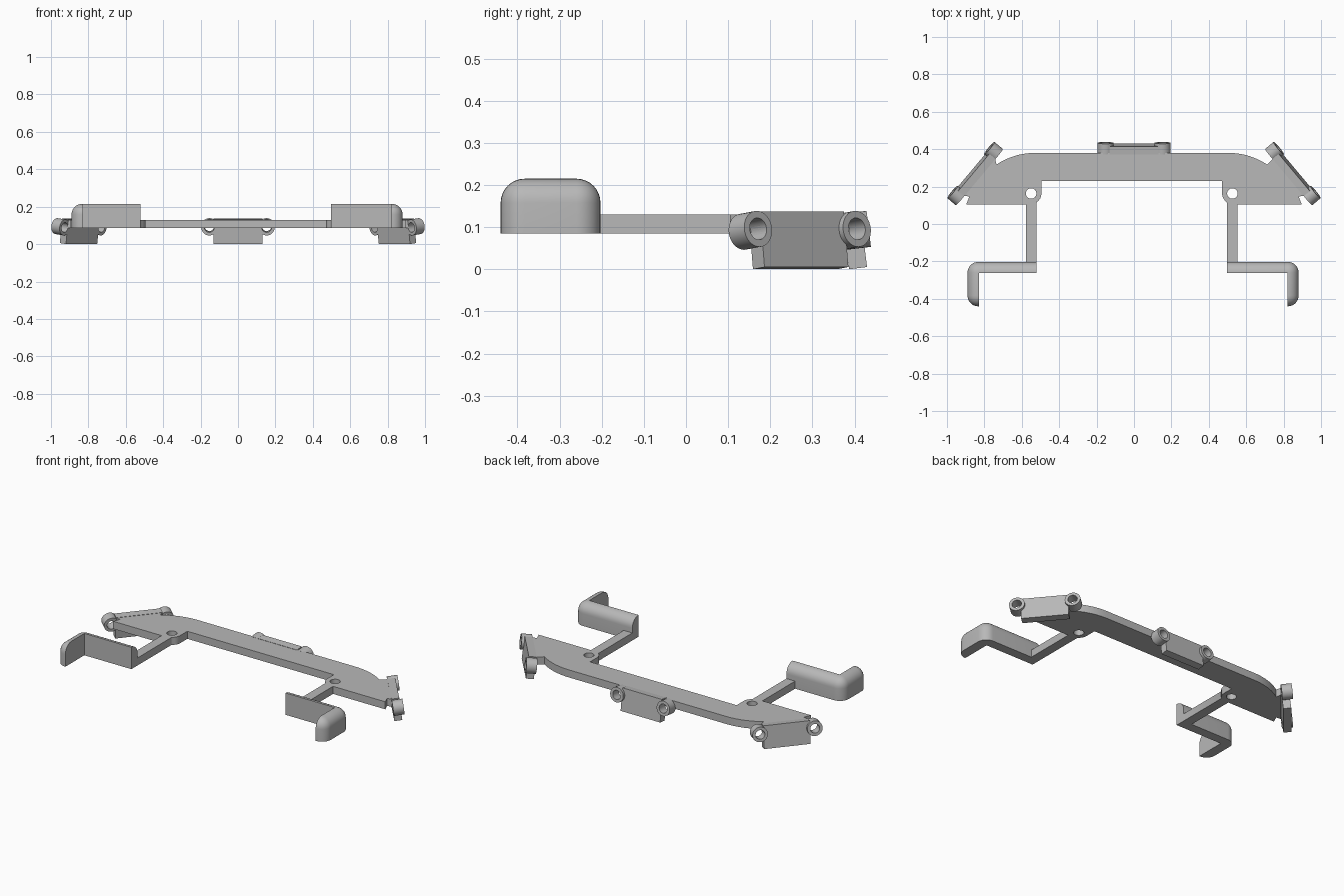
import bpy, bmesh
from math import radians, sin, cos, pi, asin
from mathutils import Matrix, Vector

if "Cube" in bpy.data.objects:
    bpy.data.objects.remove(bpy.data.objects["Cube"])

grey = bpy.data.materials.new("grey plastic")
grey.use_nodes = True
colour = (0.48, 0.48, 0.48, 1)
grey.diffuse_color = colour
grey.node_tree.nodes["Principled BSDF"].inputs["Base Color"].default_value = colour

Z0, Z1 = 0.085, 0.13      # underside and top of the flat frame


def finish(bm, name):
    bmesh.ops.recalc_face_normals(bm, faces=bm.faces)
    mesh = bpy.data.meshes.new(name)
    bm.to_mesh(mesh)
    bm.free()
    ob = bpy.data.objects.new(name, mesh)
    bpy.context.collection.objects.link(ob)
    mesh.materials.append(grey)
    return ob


def box_mesh(lo, hi):
    bm = bmesh.new()
    lo, hi = Vector(lo), Vector(hi)
    bmesh.ops.create_cube(bm, size=1, matrix=Matrix.Translation((lo + hi) / 2)
                          @ Matrix.Diagonal((*(hi - lo), 1)))
    return bm


def cylinder(name, radius, depth, matrix):
    bm = bmesh.new()
    bmesh.ops.create_cone(bm, cap_ends=True, segments=32, radius1=radius,
                          radius2=radius, depth=depth, matrix=matrix)
    return finish(bm, name)


def cut(ob, cutters):
    for c in cutters:
        mod = ob.modifiers.new("cut", 'BOOLEAN')
        mod.object = c
        mod.solver = 'EXACT'
    bpy.context.view_layer.update()
    result = bpy.data.meshes.new_from_object(
        ob.evaluated_get(bpy.context.evaluated_depsgraph_get()))
    ob.modifiers.clear()
    ob.data = result
    for c in cutters:
        bpy.data.objects.remove(c)


def smooth(ob):
    bpy.ops.object.select_all(action='DESELECT')
    ob.select_set(True)
    bpy.context.view_layer.objects.active = ob
    bpy.ops.object.shade_smooth_by_angle(angle=radians(30))


# Half outline of the frame, from the middle of the back edge outward and round
def half_outline(s):
    def inner(x):
        return s * x - 0.012

    pts = []
    radius, sweep = 0.37, asin(0.205 / 0.37)
    for i in range(11):                       # rounded shoulder
        a = sweep * i / 10
        pts.append((inner(0.518 + radius * sin(a)), 0.38 - radius * (1 - cos(a))))
    pts += [(s * 0.743, 0.35), (s * 0.911, 0.151),
            (s * 0.88, 0.147), (s * 0.897, 0.105)]
    pts += [(inner(0.565), 0.105), (inner(0.565), -0.22),
            (inner(0.508), -0.22), (inner(0.508), 0.115)]
    for i in range(5):                        # rounded pad beside the hole
        a = radians(-55 + 55 * i / 4)
        pts.append((inner(0.538 - 0.055 * cos(a)), 0.163 + 0.055 * sin(a)))
    pts.append((inner(0.483), 0.23))
    return pts


# Flat frame with its two arms and holes
bm = bmesh.new()
outline = half_outline(1) + half_outline(-1)[::-1]
face = bm.faces.new([bm.verts.new((x, y, Z0)) for x, y in outline])
ext = bmesh.ops.extrude_face_region(bm, geom=[face])
bmesh.ops.translate(bm, vec=(0, 0, Z1 - Z0),
                    verts=[v for v in ext["geom"] if isinstance(v, bmesh.types.BMVert)])
frame = finish(bm, "frame")
cut(frame, [cylinder("hole", 0.028, 0.3, Matrix.Translation((s * 0.538 - 0.012, 0.163, 0.1)))
            for s in (1, -1)])
smooth(frame)

# Corner brackets: rounded outside, square pocket inside
for s, side in ((1, "left"), (-1, "right")):
    end, out, back, front = s * 0.508 - 0.012, s * 0.885 - 0.005, -0.203, -0.44
    bm = box_mesh((min(end, out), front, Z0), (max(end, out), back, 0.215))
    edges = []
    for e in bm.edges:
        mid = (e.verts[0].co + e.verts[1].co) / 2
        top, outer = mid.z > 0.21, abs(mid.x - out) < 0.01
        middle = abs(mid.x - (end + out) / 2) < 0.01
        if (top and (outer or middle)) or (outer and abs(mid.z - 0.15) < 0.01):
            edges.append(e)
    bmesh.ops.bevel(bm, geom=edges, offset=0.057, segments=8, profile=0.5,
                    affect='EDGES')
    bracket = finish(bm, side + "_bracket")
    x0, x1 = sorted((out - s * 0.06, end - s * 0.1))
    cut(bracket, [finish(box_mesh((x0, -0.6, 0), (x1, -0.261, 0.4)), "pocket")])
    smooth(bracket)


# Sensor mounts: leaning block with a drilled boss at each end
def mount(name, x, y, turn):
    place = (Matrix.Translation((x, y, 0.0925)) @ Matrix.Rotation(radians(turn), 4, 'Z')
             @ Matrix.Rotation(radians(7), 4, 'X'))
    block = finish(box_mesh((-0.13, -0.029, -0.0895), (0.13, 0.014, 0.043)), name + "_block")
    block.data.transform(place)
    bosses = []
    for s in (1, -1):
        at = place @ Matrix.Translation((s * 0.153, 0, 0)) @ Matrix.Rotation(pi / 2, 4, 'X')
        boss = cylinder(name + "_boss", 0.043, 0.058, at)
        cut(boss, [cylinder("bore", 0.026, 0.2, at)])
        bosses.append(boss)
        smooth(boss)
    # clear the bores through the block ends
    cut(block, [cylinder("bore", 0.026, 0.2, place @ Matrix.Translation((s * 0.153, 0, 0))
                         @ Matrix.Rotation(pi / 2, 4, 'X')) for s in (1, -1)])


mount("back_mount", 0, 0.405, 0)
mount("left_mount", 0.85, 0.27, -50)
mount("right_mount", -0.85, 0.27, 50)
